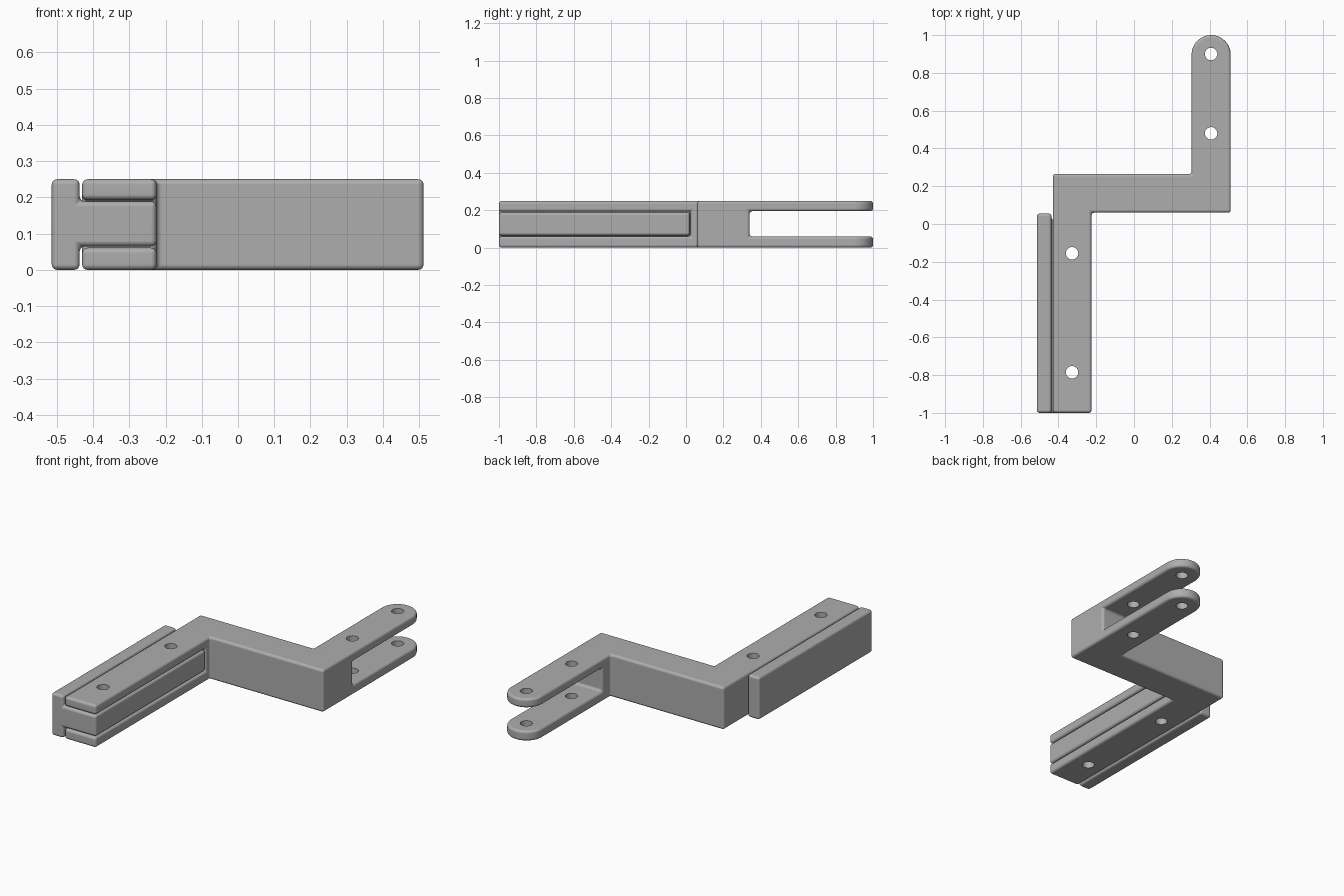
import bpy, bmesh, math
from mathutils import Matrix, Vector

cube = bpy.data.objects.get("Cube")
if cube:
    bpy.data.objects.remove(cube)

HEIGHT = 0.25
ROUND = 0.015
HOLE_R = 0.033

grey = bpy.data.materials.new("plain grey")
grey.use_nodes = True
grey.diffuse_color = (0.42, 0.42, 0.42, 1)
grey.node_tree.nodes["Principled BSDF"].inputs["Base Color"].default_value = grey.diffuse_color


def make_object(name, bm):
    bmesh.ops.recalc_face_normals(bm, faces=bm.faces)
    mesh = bpy.data.meshes.new(name)
    bm.to_mesh(mesh)
    bm.free()
    mesh.materials.append(grey)
    ob = bpy.data.objects.new(name, mesh)
    bpy.context.collection.objects.link(ob)
    return ob


def box(name, x, y, z):
    bm = bmesh.new()
    size = [b - a for a, b in (x, y, z)]
    centre = Vector([(a + b) / 2 for a, b in (x, y, z)])
    bmesh.ops.create_cube(bm, size=1, matrix=Matrix.Translation(centre) @ Matrix.Diagonal((*size, 1)))
    return make_object(name, bm)


def prism(name, outline):
    bm = bmesh.new()
    face = bm.faces.new([bm.verts.new((x, y, 0)) for x, y in outline])
    result = bmesh.ops.extrude_face_region(bm, geom=[face])
    top = [g for g in result["geom"] if isinstance(g, bmesh.types.BMVert)]
    bmesh.ops.translate(bm, verts=top, vec=(0, 0, HEIGHT))
    return make_object(name, bm)


def drill(name, x, y):
    bm = bmesh.new()
    bmesh.ops.create_cone(bm, cap_ends=True, segments=32, radius1=HOLE_R, radius2=HOLE_R,
                          depth=1, matrix=Matrix.Translation((x, y, HEIGHT / 2)))
    return make_object(name, bm)


def add_boolean(ob, tool, operation="DIFFERENCE"):
    tool.hide_render = True
    mod = ob.modifiers.new(tool.name, "BOOLEAN")
    mod.object = tool
    mod.operation = operation
    mod.solver = "EXACT"


def add_rounding(ob):
    mod = ob.modifiers.new("rounded edges", "BEVEL")
    mod.width = ROUND
    mod.segments = 4
    mod.limit_method = "ANGLE"
    mod.angle_limit = math.radians(40)
    mod.use_clamp_overlap = False


def apply_all(ob):
    graph = bpy.context.evaluated_depsgraph_get()
    ob.data = bpy.data.meshes.new_from_object(ob.evaluated_get(graph))
    ob.modifiers.clear()
    bpy.ops.object.select_all(action="DESELECT")
    ob.select_set(True)
    bpy.context.view_layer.objects.active = ob
    bpy.ops.object.shade_smooth_by_angle(angle=math.radians(35))
    mod = ob.modifiers.new("flat faces", "WEIGHTED_NORMAL")
    mod.keep_sharp = True


# Stepped arm with a round end
left, inner, fork_x, right = -0.43, -0.225, 0.305, 0.512
radius = (right - fork_x) / 2
arc = [((fork_x + right) / 2 + radius * math.cos(math.pi * i / 24),
        1 - radius + radius * math.sin(math.pi * i / 24)) for i in range(25)]
arm = prism("stepped_arm", [(left, -1), (inner, -1), (inner, 0.06), (right, 0.06)]
            + arc + [(fork_x, 0.265), (left, 0.265)])

# T-shaped slider: outer flange with a tongue inside the arm
slider = box("slider", (-0.514, -0.437), (-1, 0.055), (0, HEIGHT))
tongue = box("tongue", (-0.48, inner), (-1, 0.02), (0.065, 0.189))

# Slots through both ends of the arm, then rounding, then pin holes
slots = [box("fork_slot", (0.2, 0.7), (0.34, 1.2), (0.06, 0.195)),
         box("slider_slot", (-0.6, 0), (-1.2, 0.025), (0.061, 0.193))]
pins = [drill("pin_hole", x, y) for x, y in
        ((-0.328, -0.785), (-0.328, -0.155), (0.408, 0.48), (0.408, 0.9))]

for slot in slots:
    add_boolean(arm, slot)
add_boolean(slider, tongue, "UNION")
for part in (arm, slider):
    add_rounding(part)
    for pin in pins:
        add_boolean(part, pin)
    apply_all(part)

for helper in slots + pins + [tongue]:
    bpy.data.objects.remove(helper)
